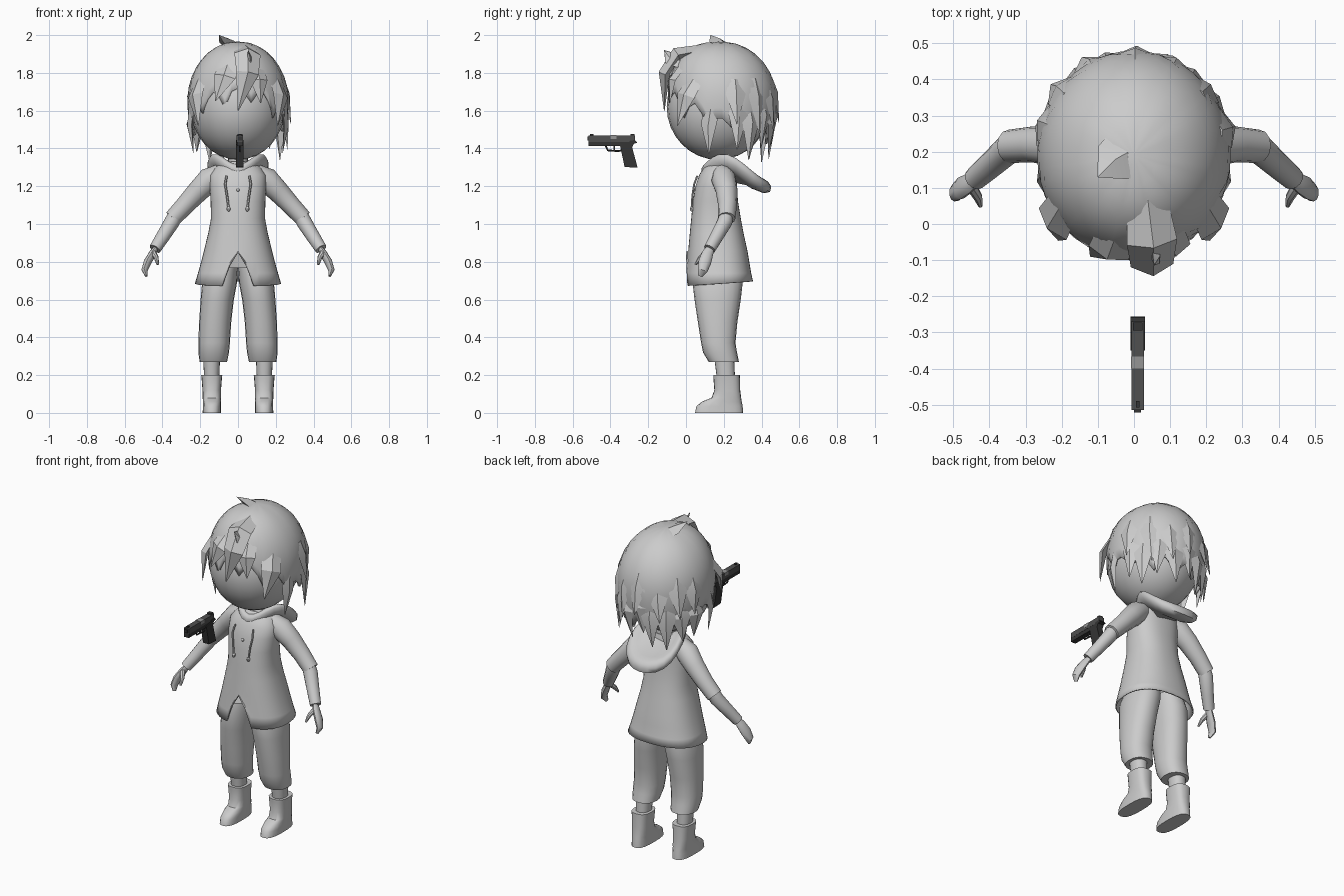
import bpy, bmesh, math, random
from mathutils import Vector

random.seed(4)
if "Cube" in bpy.data.objects:
    bpy.data.objects.remove(bpy.data.objects["Cube"])


def material(name, v):
    m = bpy.data.materials.new(name)
    m.use_nodes = True
    m.diffuse_color = (v, v, v, 1)
    m.node_tree.nodes["Principled BSDF"].inputs["Base Color"].default_value = (v, v, v, 1)
    return m


CLAY = material("light grey", 0.6)
DARK = material("gun black", 0.035)
STEEL = material("slide grey", 0.08)
PORT = material("port grey", 0.3)


def finish(name, bm, mat, angle=40):
    bmesh.ops.remove_doubles(bm, verts=bm.verts, dist=0.0005)
    bmesh.ops.recalc_face_normals(bm, faces=bm.faces)
    me = bpy.data.meshes.new(name)
    bm.to_mesh(me)
    bm.free()
    me.materials.append(mat)
    for p in me.polygons:
        p.use_smooth = True
    me.set_sharp_from_angle(angle=math.radians(angle))
    ob = bpy.data.objects.new(name, me)
    bpy.context.scene.collection.objects.link(ob)
    return ob


def loft(name, rings, mat=CLAY, caps=(True, True), angle=40):
    bm = bmesh.new()
    rows = [[bm.verts.new(p) for p in r] for r in rings]
    n = len(rows[0])
    for a, b in zip(rows, rows[1:]):
        for i in range(n):
            j = (i + 1) % n
            bm.faces.new((a[i], a[j], b[j], b[i]))
    for on, r in zip(caps, (rows[0], rows[-1])):
        if on:
            bm.faces.new(r)
    return finish(name, bm, mat, angle)


def ring(x0, x1, y0, y1, z, n=20, power=0.9, slope=0):
    """Rounded horizontal outline filling the given extents."""
    pts = []
    for i in range(n):
        a = math.tau * i / n - math.pi / 2
        c, s = math.cos(a), math.sin(a)
        c = math.copysign(abs(c) ** power, c)
        s = math.copysign(abs(s) ** power, s)
        pts.append(Vector(((x0 + x1) / 2 + c * (x1 - x0) / 2,
                           (y0 + y1) / 2 + s * (y1 - y0) / 2, z + s * slope)))
    return pts


def tube(name, path, radii, n=12, flat=1.0, out=Vector((0, -1, 0)), mat=CLAY, angle=40):
    path = [Vector(p) for p in path]
    rings = []
    for k, p in enumerate(path):
        t = (path[min(k + 1, len(path) - 1)] - path[max(k - 1, 0)]).normalized()
        side = t.cross(out).normalized()
        up = side.cross(t)
        rings.append([p + radii[k] * (side * math.cos(math.tau * i / n)
                      + up * flat * math.sin(math.tau * i / n)) for i in range(n)])
    return loft(name, rings, mat, angle=angle)


def ball(name, loc, size, mat=CLAY, u=24, v=16):
    bm = bmesh.new()
    bmesh.ops.create_uvsphere(bm, u_segments=u, v_segments=v, radius=1)
    for q in bm.verts:
        q.co = Vector(loc) + Vector([a * b for a, b in zip(q.co, size)])
    return finish(name, bm, mat)


# Head and neck
ball("head", (0, 0.17, 1.62), (0.25, 0.272, 0.28))
loft("neck", [ring(-w, w, 0.2 - w, 0.2 + w, z) for z, w in ((1.24, 0.065), (1.33, 0.052), (1.42, 0.052))])

# Hair cap with a jagged hem
N, ROWS = 48, 10
hair_rings = []
hem = []
for i in range(N):
    f = -math.sin(math.tau * i / N - math.pi / 2)
    base = 112 - (30 if f > 0 else 13) * f
    tooth = (0, 0.5, 1, 0.35)[i % 4] * random.uniform(8, 22)
    hem.append(math.radians(base + tooth - 4))
for k in range(ROWS + 1):
    row = []
    for i in range(N):
        a = math.tau * i / N - math.pi / 2
        phi = hem[i] * (0.02 + 0.98 * k / ROWS)
        r = math.sin(phi)
        front = max(0, -math.sin(a))
        r = r ** (1 - 0.3 * front) if phi < math.pi / 2 else 1 - 0.45 * (1 - r)
        row.append((0.268 * r * math.cos(a), 0.19 + 0.29 * r * math.sin(a),
                    1.655 + 0.31 * math.cos(phi)))
    hair_rings.append(row)
cap = loft("hair_cap", hair_rings, caps=(True, False), angle=35)
cap.modifiers.new("thickness", "SOLIDIFY").thickness = 0.012


def lock(name, path, radii, flat=0.35):
    mid = Vector(path[len(path) // 2]) - Vector((0, 0.19, 1.66))
    tube(name, path, radii, n=4, flat=flat, out=mid.normalized(), angle=30)


# Fringe and crown tufts
lock("fringe_main", [(0.03, 0.12, 1.93), (0.05, -0.05, 1.90), (0.05, -0.115, 1.80),
                     (0.0, -0.115, 1.60)], (0.05, 0.07, 0.06, 0.003), 0.5)
lock("fringe_peak", [(0.06, 0.0, 1.84), (0.06, -0.09, 1.88), (0.055, -0.115, 1.92)], (0.05, 0.035, 0.002))
lock("fringe_right", [(-0.04, 0.0, 1.87), (-0.07, -0.08, 1.78), (-0.12, -0.09, 1.65)], (0.05, 0.06, 0.002))
lock("fringe_left", [(0.08, 0.0, 1.86), (0.11, -0.075, 1.76), (0.12, -0.085, 1.64)], (0.05, 0.05, 0.002))
lock("crown_tuft", [(-0.01, 0.2, 1.93), (-0.06, 0.17, 1.965), (-0.1, 0.13, 2.0)], (0.08, 0.06, 0.002))
for s, side in ((1, "left"), (-1, "right")):
    lock("temple_lock_" + side, [(s * 0.19, 0.06, 1.78), (s * 0.225, -0.0, 1.68), (s * 0.21, -0.045, 1.52)],
         (0.05, 0.06, 0.002))
    lock("ear_lock_" + side, [(s * 0.24, 0.14, 1.65), (s * 0.255, 0.12, 1.52), (s * 0.235, 0.12, 1.37)],
         (0.05, 0.04, 0.002))

# Layered locks around the back of the head
for layer, (z, drop, push, count) in enumerate(((1.68, 0.17, 0.05, 7), (1.55, 0.17, 0.02, 9))):
    for i in range(count):
        a = math.radians(15 + 150 * (i + 0.2 * random.random()) / (count - 0.8))
        d = Vector((0.262 * math.cos(a), 0.275 * math.sin(a), 0))
        c = Vector((0, 0.19, z + random.uniform(-0.03, 0.03)))
        lift = Vector((0, 0, drop + random.uniform(-0.03, 0.03)))
        tip = c + d * (1 + push * 2 - layer * 0.1) - lift + Vector((random.uniform(-0.03, 0.03), 0, 0))
        lock(f"back_lock_{layer}_{i}", [c + d * 0.93 + lift * 0.5, c + d * 1.01, tip], (0.03, 0.055, 0.002))

# Coat with an open slit at the front hem
coat_rows = ((0.685, 0.228, 0.0, 0.355), (0.74, 0.212, 0.004, 0.345), (0.80, 0.195, 0.008, 0.335),
             (0.86, 0.18, 0.012, 0.325), (0.95, 0.158, 0.02, 0.305), (1.03, 0.143, 0.028, 0.29),
             (1.12, 0.145, 0.036, 0.275), (1.2, 0.15, 0.05, 0.27), (1.26, 0.148, 0.07, 0.268),
             (1.30, 0.12, 0.095, 0.262), (1.33, 0.075, 0.125, 0.255))
coat = [ring(-w, w, a, b, z, 40, 0.85, 0.012 if z < 0.7 else 0) for z, w, a, b in coat_rows]
for r in coat:
    for p in r:
        if p.y < 0.1 and abs(p.x) < 0.08:
            p.z = max(p.z, min(0.855, 0.92 - 3 * abs(p.x)))
body = loft("coat", coat, caps=(False, True))
body.modifiers.new("thickness", "SOLIDIFY").thickness = 0.008

# Hood folded down behind the neck
hood_path = []
for i in range(24):
    a = math.tau * i / 24
    back = (1 - math.cos(a)) / 2
    hood_path.append(Vector((math.sin(a) * (0.125 + 0.06 * back), 0.085 + 0.36 * back,
                             1.29 + 0.13 * math.sin(math.pi * back) * (1 - back) - 0.09 * back ** 2)))
pivot = Vector((0, 0.23, 1.25))
hood = []
for scale, dz in ((0.45, 0.04), (0.72, 0.03), (0.86, 0.03), (0.96, 0.02), (1.03, 0.0), (1.0, -0.03),
                  (0.85, -0.045), (0.55, -0.035)):
    hood.append([pivot + (p - pivot) * scale + Vector((0, 0, dz)) for p in hood_path])
loft("hood", hood, angle=60)

# Drawstrings and button
for s, side in ((1, "left"), (-1, "right")):
    tube("drawstring_" + side, [(s * 0.06, 0.06, 1.255), (s * 0.068, 0.043, 1.21), (s * 0.058, 0.034, 1.15),
                                (s * 0.05, 0.03, 1.085)], [0.006] * 4, n=6)
    ball("drawstring_end_" + side, (s * 0.05, 0.03, 1.08), (0.01, 0.01, 0.014), u=8, v=6)
ball("button", (0, 0.045, 1.18), (0.009, 0.006, 0.009), u=8, v=6)

# Limbs, mirrored
for s, side in ((1, "left"), (-1, "right")):
    def flip(pts):
        return [(s * x, y, z) for x, y, z in pts]

    tube("upper_sleeve_" + side, flip([(0.09, 0.19, 1.27), (0.15, 0.2, 1.235), (0.21, 0.215, 1.175),
         (0.28, 0.22, 1.10), (0.345, 0.215, 1.03)]), (0.05, 0.066, 0.058, 0.05, 0.046))
    tube("forearm_" + side, flip([(0.325, 0.215, 1.06), (0.35, 0.205, 1.01), (0.4, 0.16, 0.93),
         (0.44, 0.125, 0.868)]), (0.038, 0.041, 0.036, 0.032))
    tube("hand_" + side, flip([(0.43, 0.133, 0.88), (0.452, 0.115, 0.845), (0.478, 0.1, 0.80),
         (0.495, 0.088, 0.755), (0.485, 0.075, 0.725)]), (0.02, 0.03, 0.034, 0.027, 0.012),
         n=10, flat=0.6, out=Vector((s, 0.3, 0.6)))
    tube("thumb_" + side, flip([(0.45, 0.105, 0.85), (0.432, 0.075, 0.82), (0.425, 0.05, 0.785)]),
         (0.016, 0.013, 0.006), n=8)

    def limb(name, rows, power=0.9, caps=(True, True)):
        loft(name + "_" + side, [ring(s * a, s * b, c, d, z, 20, power) for z, a, b, c, d in rows], caps=caps)

    limb("trouser_leg", ((0.77, 0.0, 0.16, 0.05, 0.29), (0.69, 0.005, 0.19, 0.035, 0.30),
         (0.6, 0.022, 0.198, 0.045, 0.29), (0.48, 0.036, 0.206, 0.063, 0.272),
         (0.37, 0.043, 0.21, 0.08, 0.262), (0.32, 0.048, 0.21, 0.09, 0.27), (0.27, 0.058, 0.203, 0.12, 0.28)))
    limb("ankle", ((0.29, 0.095, 0.185, 0.15, 0.255), (0.17, 0.1, 0.178, 0.165, 0.26)))
    limb("boot", ((0.2, 0.083, 0.195, 0.145, 0.285), (0.185, 0.085, 0.193, 0.145, 0.286),
         (0.12, 0.09, 0.188, 0.15, 0.287), (0.08, 0.09, 0.187, 0.135, 0.292), (0.06, 0.09, 0.186, 0.085, 0.295),
         (0.035, 0.09, 0.186, 0.055, 0.3), (0.0, 0.09, 0.187, 0.048, 0.303)), 0.75)


# Floating pistol
def plate(name, outline, width, mat):
    loft(name, [[(0.01 + h, y, z) for y, z in outline] for h in (-width / 2, width / 2)], mat)


def box(name, y0, y1, z0, z1, width, mat):
    plate(name, ((y0, z0), (y1, z0), (y1, z1), (y0, z1)), width, mat)


box("gun_slide", -0.515, -0.27, 1.435, 1.468, 0.034, STEEL)
box("gun_port", -0.40, -0.367, 1.45, 1.470, 0.0355, PORT)
box("gun_frame", -0.515, -0.29, 1.412, 1.436, 0.032, DARK)
box("gun_muzzle", -0.522, -0.51, 1.442, 1.462, 0.02, DARK)
box("gun_front_sight", -0.508, -0.49, 1.465, 1.476, 0.01, DARK)
box("gun_rear_sight", -0.295, -0.272, 1.465, 1.477, 0.026, DARK)
plate("gun_grip", ((-0.35, 1.42), (-0.27, 1.44), (-0.285, 1.405), (-0.256, 1.298), (-0.325, 1.302)), 0.04, DARK)
plate("gun_tang", ((-0.3, 1.42), (-0.258, 1.43), (-0.27, 1.445), (-0.3, 1.44)), 0.04, DARK)
tube("trigger_guard", [(0.01, -0.425, 1.415), (0.01, -0.415, 1.39), (0.01, -0.36, 1.386), (0.01, -0.34, 1.39)],
     [0.005] * 4, n=6, out=Vector((1, 0, 0)), mat=DARK)
box("trigger", -0.385, -0.377, 1.39, 1.415, 0.008, DARK)
